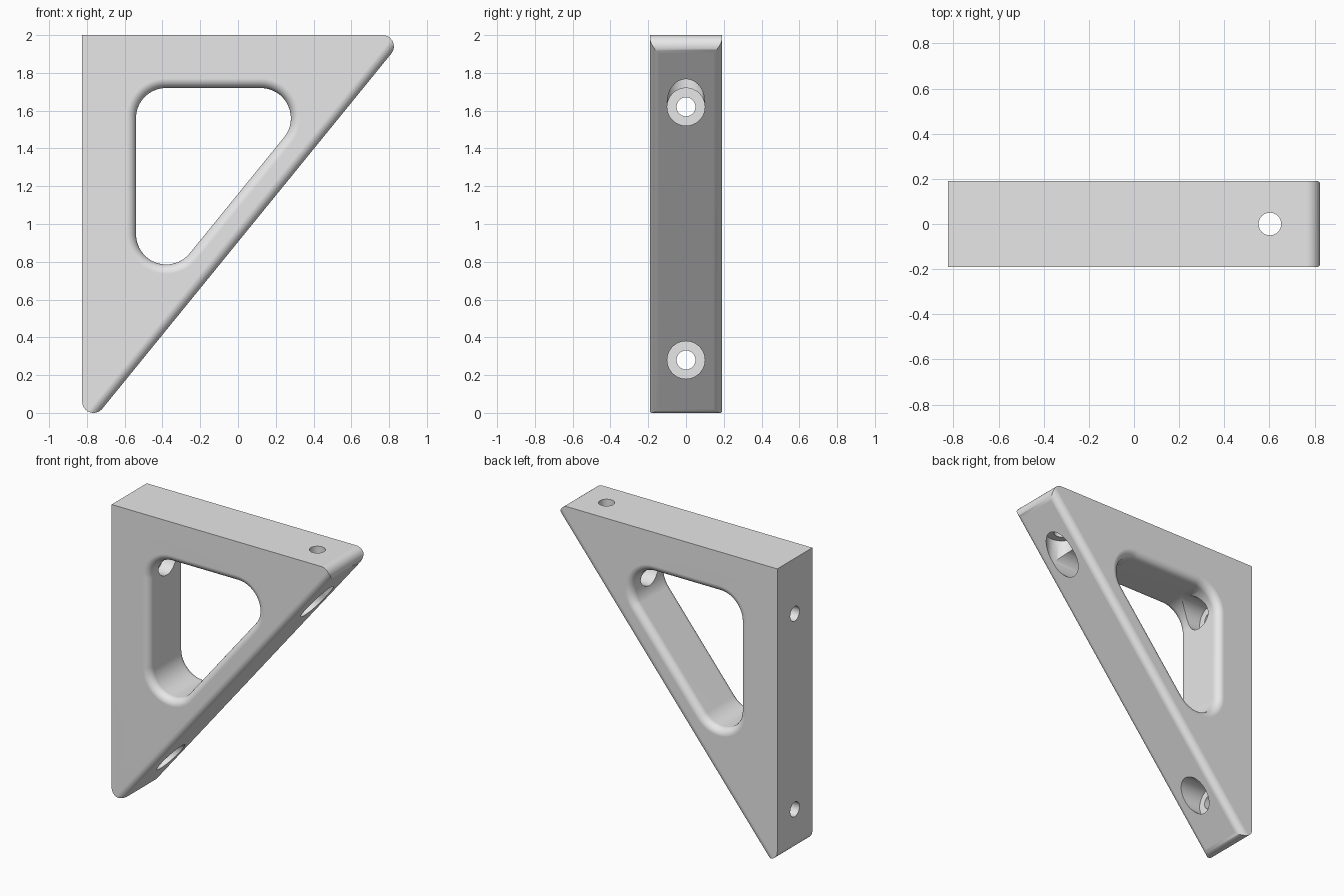
import bpy, bmesh, math
from mathutils import Vector, Matrix

if "Cube" in bpy.data.objects:
    bpy.data.objects.remove(bpy.data.objects["Cube"], do_unlink=True)

grey = bpy.data.materials.new("light grey")
grey.use_nodes = True
grey.diffuse_color = (0.8, 0.8, 0.8, 1)
grey.node_tree.nodes["Principled BSDF"].inputs["Base Color"].default_value = (0.8, 0.8, 0.8, 1)

HALF = 0.19      # half thickness
FILLET = 0.05    # edge rounding
SLOPE = math.atan2(1.88, 1.53)
NORMAL = SLOPE - math.pi / 2   # outward direction of the sloping side


def make_object(name, bm):
    bmesh.ops.recalc_face_normals(bm, faces=bm.faces)
    mesh = bpy.data.meshes.new(name)
    bm.to_mesh(mesh)
    bm.free()
    mesh.materials.append(grey)
    ob = bpy.data.objects.new(name, mesh)
    bpy.context.collection.objects.link(ob)
    return ob


def loft(name, rings):
    bm = bmesh.new()
    loops = [[bm.verts.new(p) for p in ring] for ring in rings]
    for a, b in zip(loops, loops[1:]):
        for i in range(len(a)):
            j = (i + 1) % len(a)
            bm.faces.new((a[i], a[j], b[j], b[i]))
    bm.faces.new(loops[0])
    bm.faces.new(loops[-1])
    return make_object(name, bm)


def arc(cx, cy, r, start, end, n=16):
    angles = [start + (end - start) * i / n for i in range(n + 1)]
    return [(cx + r * math.cos(a), cy + r * math.sin(a)) for a in angles]


def cylinder(name, r, start, end):
    start, end = Vector(start), Vector(end)
    axis = end - start
    turn = axis.to_track_quat('Z', 'Y').to_matrix().to_4x4()
    bm = bmesh.new()
    bmesh.ops.create_cone(bm, cap_ends=True, segments=48, radius1=r, radius2=r,
                          depth=axis.length,
                          matrix=Matrix.Translation((start + end) / 2) @ turn)
    return make_object(name, bm)


def combine(target, tool, operation):
    mod = target.modifiers.new(tool.name, 'BOOLEAN')
    mod.operation, mod.solver, mod.object = operation, 'EXACT', tool
    bpy.context.view_layer.objects.active = target
    bpy.ops.object.modifier_apply(modifier=mod.name)
    bpy.data.objects.remove(tool, do_unlink=True)
    bpy.context.view_layer.update()


# Triangular body with two rounded tips
outline = [(-0.825, 2)]
outline += arc(-0.765, 0.06, 0.06, -math.pi, NORMAL)
outline += arc(0.765, 1.94, 0.06, NORMAL, math.pi / 2)
bracket = loft("triangular_bracket",
               [[(x, y, z) for x, z in outline] for y in (-0.21, 0.21)])

# Long bar with rounded edges that trims the sloping side
along = Vector((math.cos(SLOPE), 0, math.sin(SLOPE)))
out = Vector((math.cos(NORMAL), 0, math.sin(NORMAL)))
origin = Vector((0, 0, 1)) + out * 0.0605
inner = HALF - FILLET
section = [(3, -HALF)] + arc(FILLET, -inner, FILLET, -math.pi / 2, -math.pi, 10)
section += arc(FILLET, inner, FILLET, math.pi, math.pi / 2, 10) + [(3, HALF)]
trim = loft("edge_trim", [[origin + along * t - out * d + Vector((0, y, 0))
                           for d, y in section] for t in (-3, 3)])
combine(bracket, trim, 'INTERSECT')


# Central window, flaring out to a rounded rim on both faces
def window_ring(y):
    k = min(max(abs(y) - inner, 0), FILLET)
    r = 0.16 + FILLET - math.sqrt(max(FILLET ** 2 - k ** 2, 0))
    low = 1.56 - 0.5 * math.tan(SLOPE)
    pts = arc(-0.38, 1.56, r, math.pi / 2, math.pi)
    pts += arc(-0.38, low, r, -math.pi, NORMAL)
    pts += arc(0.12, 1.56, r, NORMAL, math.pi / 2)
    return [(x, y, z) for x, z in pts]


steps = [inner + FILLET * math.sin(math.pi / 2 * i / 10) for i in range(11)] + [0.22]
levels = [-y for y in reversed(steps)] + steps
combine(bracket, loft("window", [window_ring(y) for y in levels]), 'DIFFERENCE')

# Horizontal screw holes with wide access bores
for z in (0.28, 1.62):
    combine(bracket, cylinder("bore", 0.0995, (-0.63, 0, z), (1.1, 0, z)), 'DIFFERENCE')
    combine(bracket, cylinder("hole", 0.05, (-1, 0, z), (-0.55, 0, z)), 'DIFFERENCE')

# Vertical screw hole with its access bore
combine(bracket, cylinder("bore", 0.0995, (0.602, 0, 1.3), (0.602, 0, 1.8)), 'DIFFERENCE')
combine(bracket, cylinder("hole", 0.05, (0.602, 0, 1.7), (0.602, 0, 2.2)), 'DIFFERENCE')

# Smooth fillets, crisp edges
bracket.select_set(True)
bpy.context.view_layer.objects.active = bracket
bpy.ops.object.shade_smooth_by_angle(angle=math.radians(30))
weighted = bracket.modifiers.new("flat faces", 'WEIGHTED_NORMAL')
weighted.keep_sharp = True
